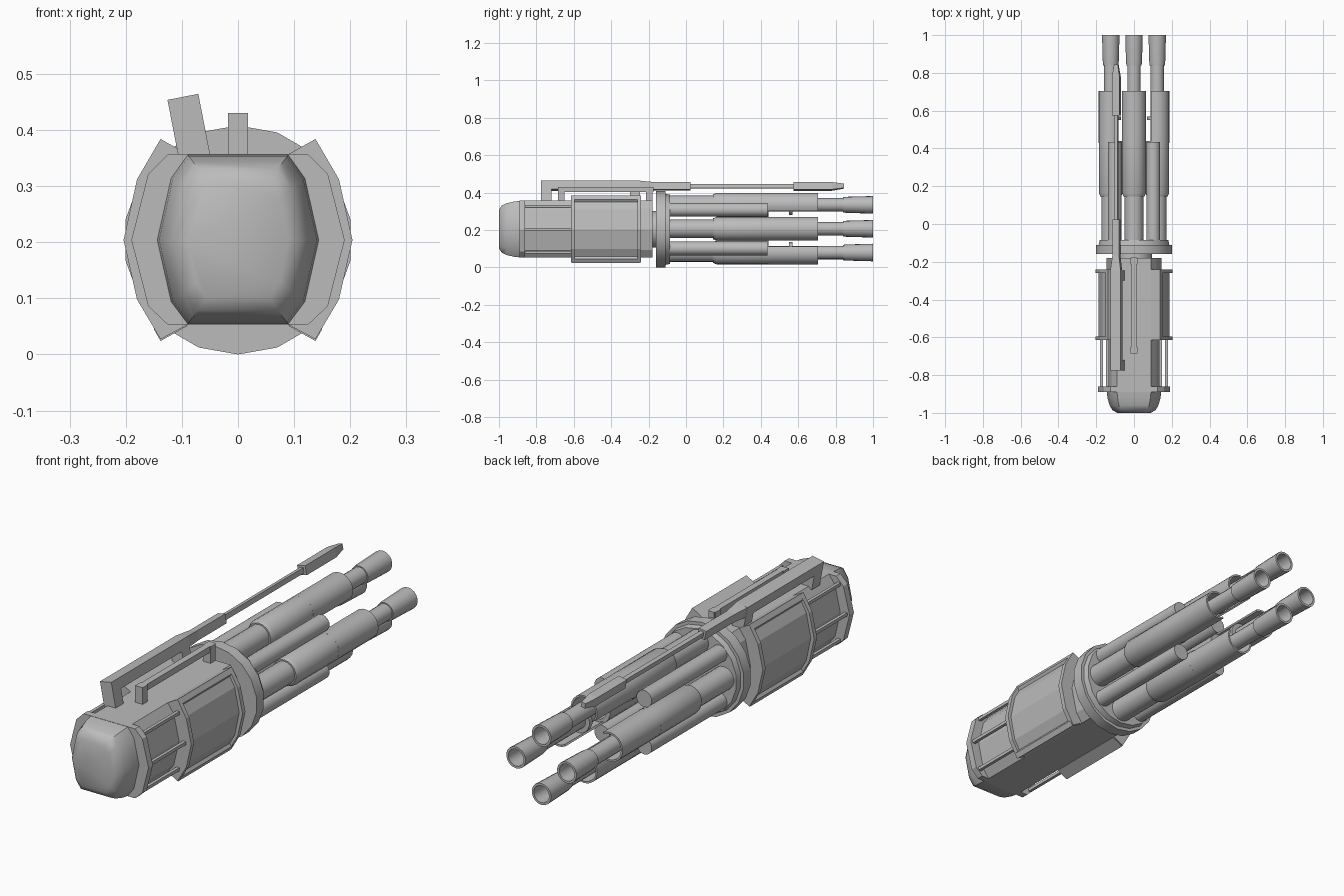
import bpy, bmesh, math
from mathutils import Matrix

if "Cube" in bpy.data.objects:
    bpy.data.objects.remove(bpy.data.objects["Cube"])

metal = bpy.data.materials.new("grey_metal")
metal.diffuse_color = (0.5, 0.5, 0.5, 1)
metal.use_nodes = True
metal.node_tree.nodes["Principled BSDF"].inputs["Base Color"].default_value = metal.diffuse_color
CZ = 0.204  # height of the main axis


def finish(name, bm, smooth=False):
    bmesh.ops.remove_doubles(bm, verts=bm.verts, dist=1e-5)
    bmesh.ops.recalc_face_normals(bm, faces=bm.faces)
    me = bpy.data.meshes.new(name)
    bm.to_mesh(me)
    bm.free()
    me.materials.append(metal)
    ob = bpy.data.objects.new(name, me)
    bpy.context.collection.objects.link(ob)
    if smooth:
        bpy.ops.object.select_all(action='DESELECT')
        ob.select_set(True)
        bpy.context.view_layer.objects.active = ob
        bpy.ops.object.shade_smooth_by_angle(angle=math.radians(45))
    return ob


def loft(name, rings, smooth=False):
    """Skin a list of (y, [(x, z), ...]) sections and cap both ends."""
    bm = bmesh.new()
    vs = [[bm.verts.new((x, y, z)) for x, z in pts] for y, pts in rings]
    n = len(vs[0])
    for a, b in zip(vs, vs[1:]):
        for i in range(n):
            j = (i + 1) % n
            bm.faces.new((a[i], a[j], b[j], b[i]))
    bm.faces.new(vs[0])
    bm.faces.new(vs[-1])
    return finish(name, bm, smooth)


def prism(name, pts, y0, y1):
    return loft(name, [(y0, pts), (y1, pts)])


def rect(x0, x1, z0, z1):
    return [(x0, z0), (x1, z0), (x1, z1), (x0, z1)]


def lathe(name, prof, cx, cz, segs=18, facing=90, arc=360):
    """Revolve a closed (y, r) profile about an axis along y, optionally a partial arc."""
    bm = bmesh.new()
    full = arc >= 360
    count = segs if full else segs + 1
    cols = []
    for i in range(count):
        a = math.radians(facing - (0 if full else arc / 2) + arc * i / segs)
        cols.append([bm.verts.new((cx + r * math.cos(a), y, cz + r * math.sin(a)))
                     for y, r in prof])
    m = len(prof)
    for i in range(segs):
        a, b = cols[i], cols[(i + 1) % count]
        for k in range(m):
            l = (k + 1) % m
            if prof[k][1] == 0 and prof[l][1] == 0:
                continue
            if prof[k][1] == 0:
                bm.faces.new((a[k], a[l], b[l]))
            elif prof[l][1] == 0:
                bm.faces.new((a[k], a[l], b[k]))
            else:
                bm.faces.new((a[k], a[l], b[l], b[k]))
    if not full:
        bm.faces.new(cols[0])
        bm.faces.new(cols[-1])
    return finish(name, bm, True)


def tilt(ob):
    """Lean a part sideways about the foot of the tilted arm."""
    p = Matrix.Translation((-0.078, 0, 0.355))
    ob.data.transform(p @ Matrix.Rotation(math.radians(-11), 4, 'Y') @ p.inverted())


# Main body
half = [(0.09, 0.357), (0.12, 0.315), (0.145, CZ), (0.12, 0.093), (0.09, 0.053)]
body = half + [(-x, z) for x, z in reversed(half)]
prism("body", body, -0.89, -0.18)
lathe("neck", [(-0.19, 0), (-0.19, 0.098), (-0.15, 0.098), (-0.15, 0)], 0, CZ)


# Rounded front cap
def scaled(sx, sz):
    return [(x * sx, CZ + (z - CZ) * sz) for x, z in body]


loft("front_cap", [(-0.88, body), (-0.92, scaled(0.97, 0.97)), (-0.96, scaled(0.89, 0.91)),
                   (-0.985, scaled(0.79, 0.83)), (-1.0, scaled(0.62, 0.68))], True)

# Side collars, framed panels and rods
collar = [(0.09, 0.357), (0.125, 0.357), (0.16, 0.322), (0.19, CZ),
          (0.16, 0.086), (0.125, 0.053), (0.09, 0.053)]
flange = [(0.09, 0.357), (0.138, 0.384), (0.18, 0.312), (0.204, CZ),
          (0.18, 0.098), (0.138, 0.027), (0.09, 0.053)]
panel = [(0.09, 0.35), (0.136, 0.362), (0.166, 0.309), (0.188, CZ),
         (0.166, 0.1), (0.136, 0.048), (0.09, 0.058)]
rim = [(0.09, 0.357), (0.138, 0.384), (0.15, 0.363), (0.142, 0.35), (0.1, 0.335)]
for s, side in ((1, "right"), (-1, "left")):
    def mir(pts):
        return [(s * x, z) for x, z in pts]
    prism("front_collar_" + side, mir(collar), -0.89, -0.86)
    for y in (-0.615, -0.26):
        prism("panel_flange_" + side, mir(flange), y, y + 0.02)
    prism("side_panel_" + side, mir(panel), -0.61, -0.245)
    prism("upper_rim_" + side, mir(rim), -0.61, -0.245)
    prism("lower_rim_" + side, mir([(x, 2 * CZ - z) for x, z in rim]), -0.61, -0.245)
    for x, z in ((0.14, 0.327), (0.172, CZ), (0.14, 0.081)):
        prism("side_rod_" + side, rect(s * x - 0.007, s * x + 0.007, z - 0.007, z + 0.007),
              -0.87, -0.605)

# Large disc behind the body
lathe("disc", [(-0.16, 0), (-0.16, 0.204), (-0.11, 0.204), (-0.11, 0.19),
               (-0.085, 0.185), (-0.085, 0)], 0, CZ)

# Four barrels with sleeves and hollow muzzles
for cx, cz, ang in ((0, 0.335, 90), (0, 0.08, 270), (0.123, 0.207, 0), (-0.123, 0.207, 180)):
    lathe("barrel_base", [(-0.1, 0), (-0.1, 0.05), (0.16, 0.05), (0.16, 0)], cx, cz)
    lathe("barrel_rod", [(0.1, 0), (0.1, 0.036), (0.87, 0.036), (0.87, 0)], cx, cz)
    lathe("barrel_sleeve", [(0.145, 0.045), (0.145, 0.056), (0.165, 0.064),
                            (0.44, 0.064), (0.44, 0.045)], cx, cz)
    lathe("sleeve_shell", [(0.43, 0.056), (0.43, 0.064), (0.705, 0.064), (0.705, 0.056)],
          cx, cz, 14, ang, 240)
    lathe("barrel_ring", [(0.55, 0.03), (0.55, 0.055), (0.57, 0.055), (0.57, 0.03)], cx, cz)
    lathe("muzzle", [(0.84, 0), (0.84, 0.041), (0.86, 0.043), (1.0, 0.047),
                     (1.0, 0.037), (0.89, 0.035), (0.89, 0)], cx, cz)

# Four diagonal support tubes
for x in (-0.102, 0.102):
    for z in (0.309, 0.102):
        lathe("support_tube", [(-0.1, 0), (-0.1, 0.037), (0.435, 0.037), (0.435, 0)], x, z, 14)

# Central top rail on two posts
prism("rail", rect(-0.014, 0.014, 0.403, 0.43), -0.685, -0.175)
for y in (-0.685, -0.215):
    prism("rail_post", rect(-0.018, 0.018, 0.35, 0.43), y, y + 0.035)

# Tilted arm with posts, thin rod and pointed tip
c = -0.078
for y in (-0.775, -0.3):
    tilt(prism("arm_post", rect(c - 0.028, c + 0.028, 0.35, 0.461), y, y + 0.055))
wide, mid = rect(c - 0.028, c + 0.028, 0.415, 0.461), rect(c - 0.018, c + 0.018, 0.415, 0.455)
tilt(loft("arm_beam", [(-0.775, wide), (-0.25, wide), (-0.17, mid), (0.025, mid)]))
tilt(prism("arm_rod", rect(c - 0.009, c + 0.009, 0.424, 0.446), 0.0, 0.6))
tip, end = rect(c - 0.02, c + 0.02, 0.415, 0.455), rect(c - 0.01, c + 0.01, 0.425, 0.448)
tilt(loft("arm_tip", [(0.575, tip), (0.78, tip), (0.845, end)]))
